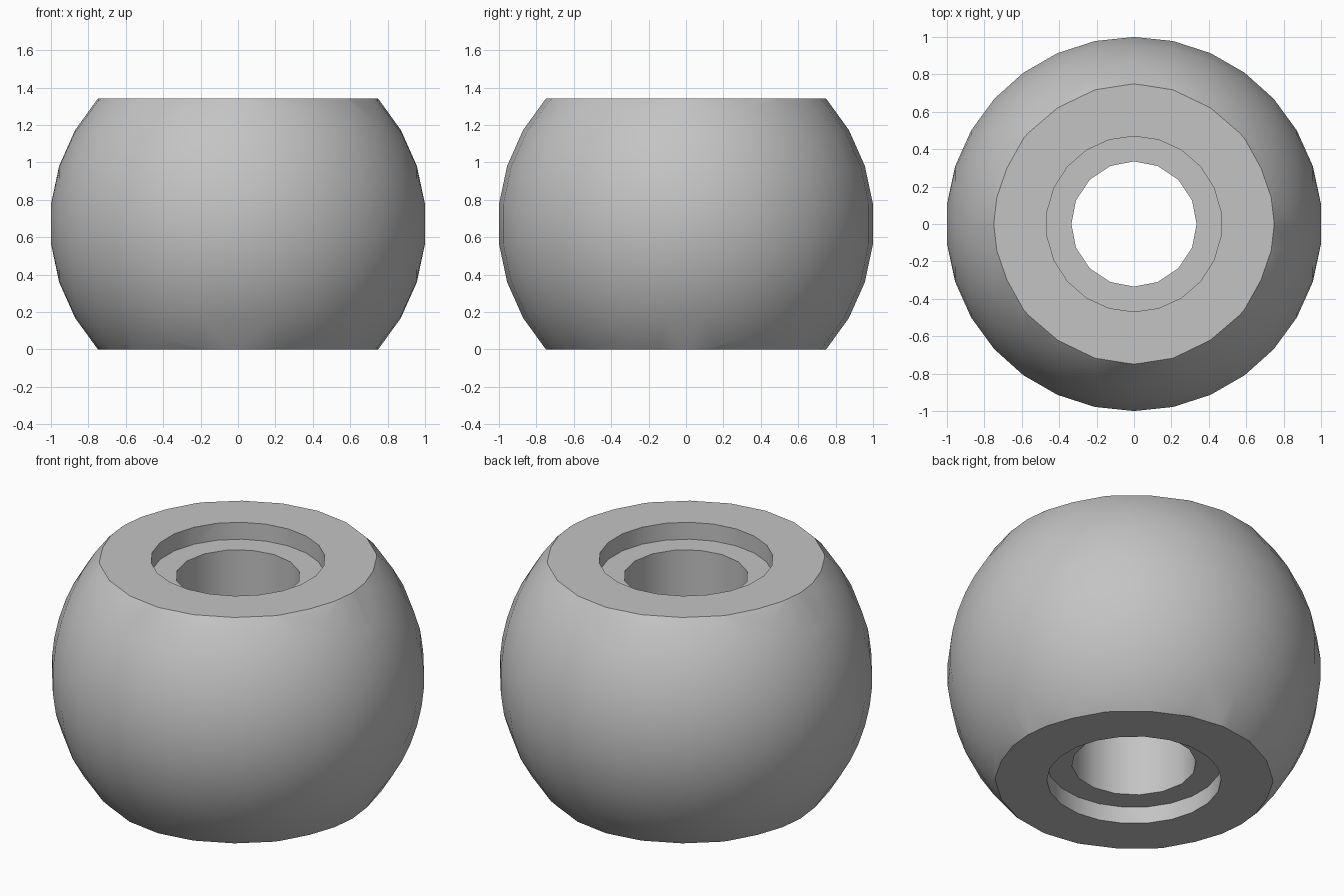
import bpy, bmesh
from math import sin, cos, pi, radians
from mathutils import Vector, Matrix

cube = bpy.data.objects.get("Cube")
if cube:
    bpy.data.objects.remove(cube, do_unlink=True)

UNIT = 1 / (15 * cos(radians(6)))   # the faceted ball is 2 wide across its flats
RADIUS = 15 * UNIT
HALF = 10 * UNIT                    # half the height between the flat ends
HOLE = 5 * UNIT
RECESS = 7 * UNIT
DEPTH = 1.5 * UNIT

grey = bpy.data.materials.new("plain grey")
grey.use_nodes = True
colour = (0.55, 0.55, 0.55, 1)
grey.diffuse_color = colour
grey.node_tree.nodes["Principled BSDF"].inputs["Base Color"].default_value = colour


def add_object(name, bm):
    bmesh.ops.recalc_face_normals(bm, faces=bm.faces)
    mesh = bpy.data.meshes.new(name)
    bm.to_mesh(mesh)
    bm.free()
    mesh.materials.append(grey)
    obj = bpy.data.objects.new(name, mesh)
    bpy.context.collection.objects.link(obj)
    return obj


def prism(name, radius, sides, bottom, top):
    """Upright prism with one corner pointing to +y."""
    bm = bmesh.new()
    turns = [2 * pi * i / sides for i in range(sides)]
    base = bm.faces.new([bm.verts.new((radius * sin(a), radius * cos(a), bottom)) for a in turns])
    extruded = bmesh.ops.extrude_face_region(bm, geom=[base], use_keep_orig=True)
    raised = [v for v in extruded["geom"] if isinstance(v, bmesh.types.BMVert)]
    bmesh.ops.translate(bm, verts=raised, vec=(0, 0, top - bottom))
    return add_object(name, bm)


# Ball: rings of corners around the x axis, with small flat poles
bm = bmesh.new()
rings = []
for i in range(15):
    polar = radians(6 + 12 * i)
    rings.append([bm.verts.new((RADIUS * cos(polar),
                                RADIUS * sin(polar) * sin(radians(12 * j)),
                                RADIUS * sin(polar) * cos(radians(12 * j))))
                  for j in range(30)])
for a, b in zip(rings, rings[1:]):
    for j in range(30):
        k = (j + 1) % 30
        bm.faces.new((a[j], a[k], b[k], b[j]))
bm.faces.new(rings[0])
bm.faces.new(rings[-1])

# Flat ends
for side in (1, -1):
    bmesh.ops.bisect_plane(bm, geom=bm.verts[:] + bm.edges[:] + bm.faces[:],
                           plane_co=(0, 0, side * HALF), plane_no=(0, 0, side),
                           clear_outer=True)
    rim = [e for e in bm.edges if e.is_boundary]
    bmesh.ops.holes_fill(bm, edges=rim, sides=0)
bmesh.ops.translate(bm, verts=bm.verts, vec=(0, 0, HALF))
bead = add_object("bead", bm)

# Through hole and a shallow round recess at each end
TOP = 2 * HALF
cutters = [
    prism("hole_cutter", HOLE, 16, -0.2, TOP + 0.2),
    prism("top_recess_cutter", RECESS, 22, TOP - DEPTH, TOP + 0.2),
    prism("bottom_recess_cutter", RECESS, 22, -0.2, DEPTH),
]
bpy.ops.object.select_all(action='DESELECT')
bpy.context.view_layer.objects.active = bead
bead.select_set(True)
for cutter in cutters:
    cutter.hide_render = True
    cut = bead.modifiers.new(cutter.name, 'BOOLEAN')
    cut.operation = 'DIFFERENCE'
    cut.solver = 'EXACT'
    cut.object = cutter
    bpy.ops.object.modifier_apply(modifier=cut.name)
    bpy.data.objects.remove(cutter, do_unlink=True)

bpy.ops.object.shade_smooth_by_angle(angle=radians(30))
